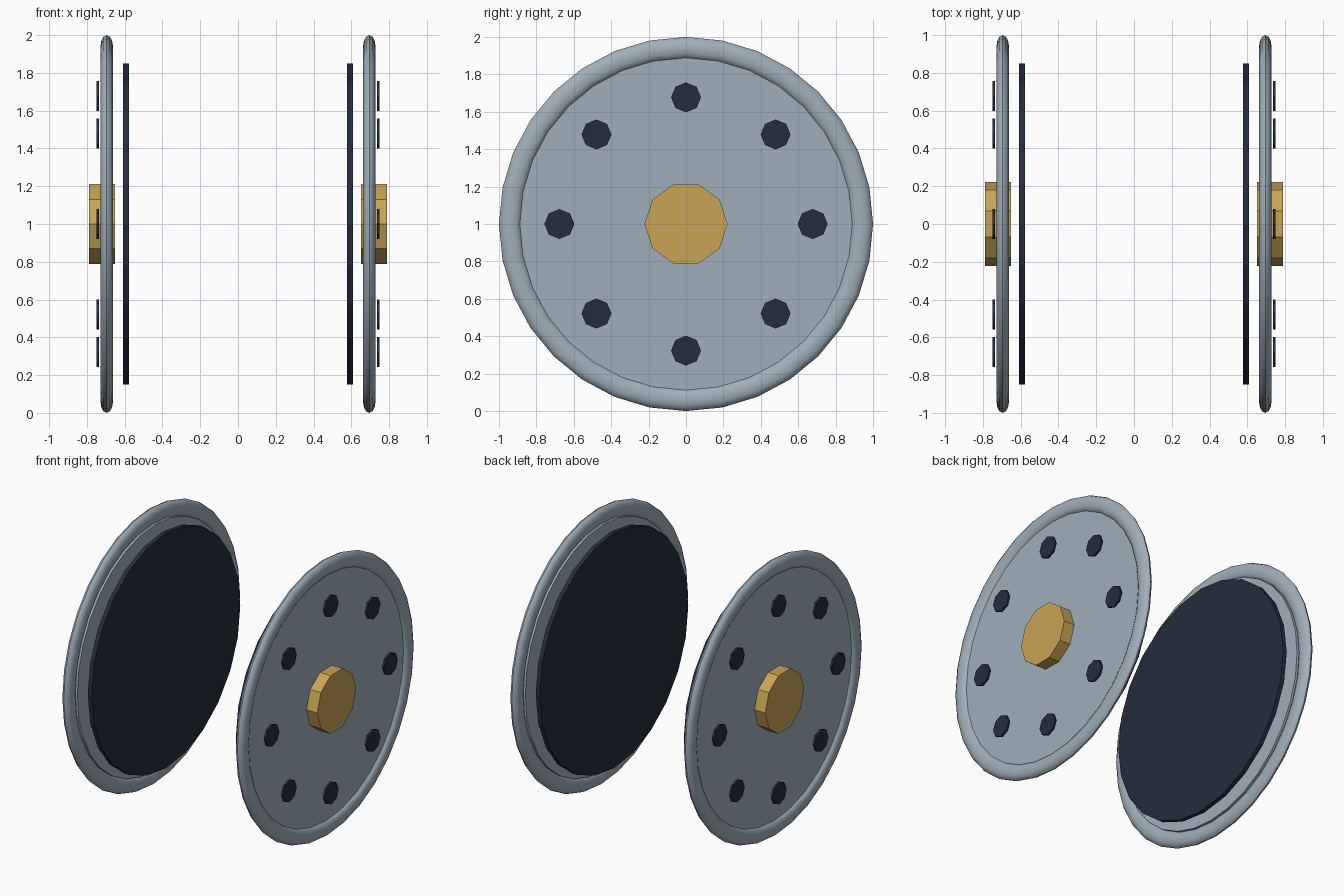
import bpy
import math

cube = bpy.data.objects.get("Cube")
if cube:
    bpy.data.objects.remove(cube, do_unlink=True)


def material(name, rgb):
    m = bpy.data.materials.new(name)
    m.use_nodes = True
    m.diffuse_color = (*rgb, 1)
    m.node_tree.nodes["Principled BSDF"].inputs["Base Color"].default_value = (*rgb, 1)
    return m


STEEL = material("pale steel", (0.35, 0.43, 0.49))
GOLD = material("gold", (0.58, 0.37, 0.09))
DARK = material("dark navy", (0.017, 0.026, 0.047))
AXLE = 1.0


def finish(name, mat, smooth=False):
    ob = bpy.context.object
    ob.name = name
    ob.data.materials.append(mat)
    bpy.ops.object.transform_apply(location=False, rotation=True, scale=True)
    if smooth:
        bpy.ops.object.shade_smooth_by_angle(angle=math.radians(40))
    return ob


def disc(name, mat, side, inner, outer, radius, sides, y=0, z=0, turn=0):
    """Cylinder along x, from inner to outer distance off the centre plane."""
    bpy.ops.mesh.primitive_cylinder_add(
        vertices=sides, radius=radius, depth=outer - inner,
        location=(side * (inner + outer) / 2, y, AXLE + z),
        rotation=(turn, math.pi / 2, 0))
    return finish(name, mat)


for side, label in ((1, "left"), (-1, "right")):
    # Rounded, flattened rim
    bpy.ops.mesh.primitive_torus_add(
        major_radius=0.942, minor_radius=0.058, major_segments=32, minor_segments=12,
        location=(side * 0.695, 0, AXLE), rotation=(0, math.pi / 2, 0))
    bpy.context.object.scale.z = 0.57
    finish(label + "_rim", STEEL, smooth=True)

    # Web plate, flush on the inside and recessed on the outside
    disc(label + "_plate", STEEL, side, 0.663, 0.704, 0.89, 32)

    # Inner dark plate
    disc(label + "_inner_disc", DARK, side, 0.577, 0.608, 0.85, 24)

    # Ten-sided hub with corners at front and back
    disc(label + "_hub", GOLD, side, 0.65, 0.79, 0.222, 10)

    # Ring of eight bolts
    for i in range(8):
        a = i * math.pi / 4
        disc(f"{label}_bolt_{i + 1}", DARK, side, 0.735, 0.75, 0.08, 8,
             y=0.677 * math.cos(a), z=0.677 * math.sin(a))
